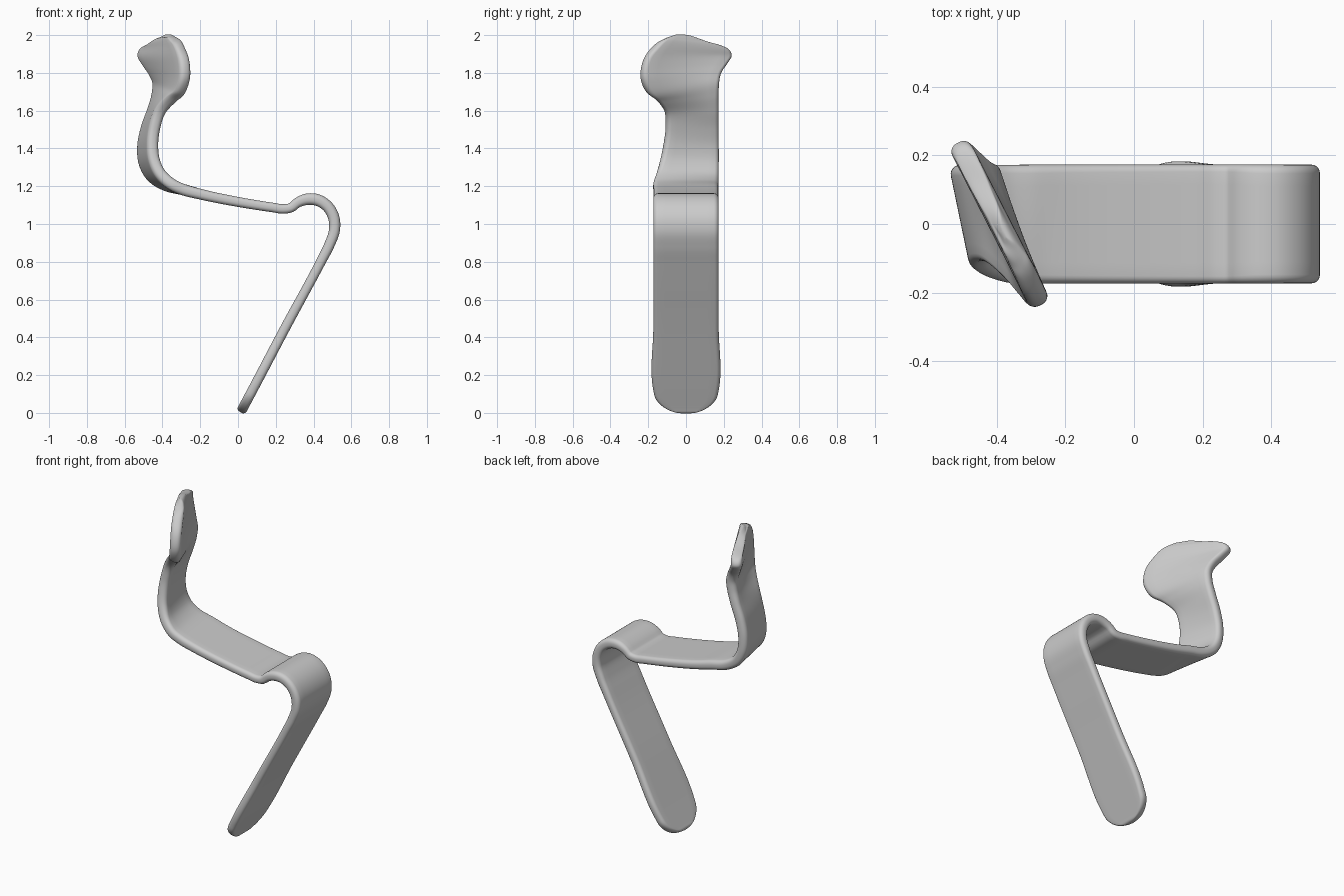
import bpy, bmesh, math
from mathutils import Vector

if "Cube" in bpy.data.objects:
    bpy.data.objects.remove(bpy.data.objects["Cube"])

HALF = 0.173  # half width of the strip

# Side profile of leg bend, bump and shelf: x, z, thickness
profile = [(0.25, 0.45, .052), (0.44, 0.803, .052), (0.484, 0.89, .055), (0.511, 0.97, .058),
           (0.508, 1.03, .06), (0.475, 1.092, .06), (0.42, 1.127, .062), (0.36, 1.13, .06),
           (0.315, 1.113, .053), (0.28, 1.086, .05), (0.24, 1.080, .05), (0.18, 1.088, .05),
           (0.0, 1.117, .052), (-0.20, 1.158, .056), (-0.29, 1.182, .06)]

# Twisted neck and blade: front edge x,y,z, back edge x,y,z, thickness
neck = [(-.355, -.172, 1.215, -.385, .172, 1.205, .062),
        (-.410, -.155, 1.270, -.460, .172, 1.250, .062),
        (-.440, -.135, 1.340, -.500, .172, 1.320, .062),
        (-.448, -.118, 1.420, -.508, .172, 1.410, .062),
        (-.438, -.107, 1.510, -.488, .172, 1.510, .062),
        (-.407, -.115, 1.600, -.452, .172, 1.610, .062),
        (-.350, -.160, 1.660, -.432, .170, 1.690, .066)]
blade = [(-.305, -.205, 1.695, -.430, .172, 1.750, .068),
         (-.278, -.234, 1.760, -.452, .183, 1.800, .068),
         (-.274, -.234, 1.825, -.485, .212, 1.845, .066),
         (-.285, -.208, 1.895, -.513, .237, 1.890, .064),
         (-.305, -.165, 1.945, -.505, .225, 1.922, .062),
         (-.335, -.110, 1.982, -.455, .120, 1.960, .054),
         (-.360, -.070, 1.996, -.410, .030, 1.990, .036),
         (-.375, -.045, 2.000, -.390, -.020, 1.999, .012)]


def flat(x, z, t, w=HALF):
    return (x, -w, z, x, w, z, t)


# Rounded foot of the leg
rows = []
for deg in (5, 14, 25, 40, 55, 72, 90):
    a = math.radians(deg)
    d = 0.135 * (1 - math.cos(a))
    rows.append(flat(0.014 + 0.47 * d, 0.003 + 0.883 * d,
                     0.052 * min(1, 0.35 + deg / 40), HALF * math.sin(a)))
rows += [flat(*p) for p in profile] + neck + blade


def smooth_rows(rows, max_step=0.012):
    """Interpolate rows with chord-length Hermite curves."""
    P = [[Vector(r[:3]), Vector(r[3:6]), Vector((r[6], 0, 0))] for r in rows]
    n = len(P)
    h = [max(1e-4, ((P[i+1][0] - P[i][0]).length + (P[i+1][1] - P[i][1]).length) / 2)
         for i in range(n - 1)]
    slope = [[(P[i+1][k] - P[i][k]) / h[i] for k in range(3)] for i in range(n - 1)]
    tan = [slope[0]]
    for i in range(1, n - 1):
        tan.append([(slope[i-1][k] * h[i] + slope[i][k] * h[i-1]) / (h[i] + h[i-1])
                    for k in range(3)])
    tan.append(slope[-1])
    out = []
    for i in range(n - 1):
        steps = max(3, min(16, int(h[i] / max_step)))
        for j in range(steps):
            t = j / steps
            a, b = 2*t**3 - 3*t**2 + 1, t**3 - 2*t**2 + t
            c, d = -2*t**3 + 3*t**2, t**3 - t**2
            out.append([P[i][k]*a + tan[i][k]*b*h[i] + P[i+1][k]*c + tan[i+1][k]*d*h[i]
                        for k in range(3)])
    out.append(P[-1])
    return out


def section(A, B, tangent, th):
    """Rounded rectangle from edge A to edge B."""
    mid, u = (A + B) / 2, (B - A)
    half = u.length / 2
    u.normalize()
    nrm = u.cross(tangent).normalized()
    r = min(th * 0.42, half * 0.9)
    pts = []
    for q, (su, sn) in enumerate(((1, 1), (-1, 1), (-1, -1), (1, -1))):
        cu, cn = su * (half - r), sn * (th / 2 - r)
        for k in range(6):
            a = math.pi / 2 * (q + k / 5)
            pts.append((cu + r * math.cos(a), cn + r * math.sin(a)))
        if q in (0, 2):  # divide the broad faces
            for k in range(1, 8):
                pts.append((cu - su * 2 * (half - r) * k / 8, sn * th / 2))
    return [mid + u * a + nrm * b for a, b in pts]


# Loft the whole bent hook
R = smooth_rows(rows)
bm = bmesh.new()
rings = []
for i, (A, B, T) in enumerate(R):
    lo, hi = R[max(0, i - 1)], R[min(len(R) - 1, i + 1)]
    tangent = (hi[0] + hi[1] - lo[0] - lo[1]).normalized()
    rings.append([bm.verts.new(p) for p in section(A, B, tangent, T.x)])
for a, b in zip(rings, rings[1:]):
    for k in range(len(a)):
        m = (k + 1) % len(a)
        bm.faces.new((a[k], a[m], b[m], b[k]))
bm.faces.new(rings[0])
bm.faces.new(rings[-1])
bmesh.ops.recalc_face_normals(bm, faces=bm.faces)
mesh = bpy.data.meshes.new("bent_strip_hook")
bm.to_mesh(mesh)
bm.free()
hook = bpy.data.objects.new("bent_strip_hook", mesh)
bpy.context.collection.objects.link(hook)
bpy.context.view_layer.objects.active = hook
hook.select_set(True)
bpy.ops.object.shade_smooth_by_angle(angle=math.radians(40))
